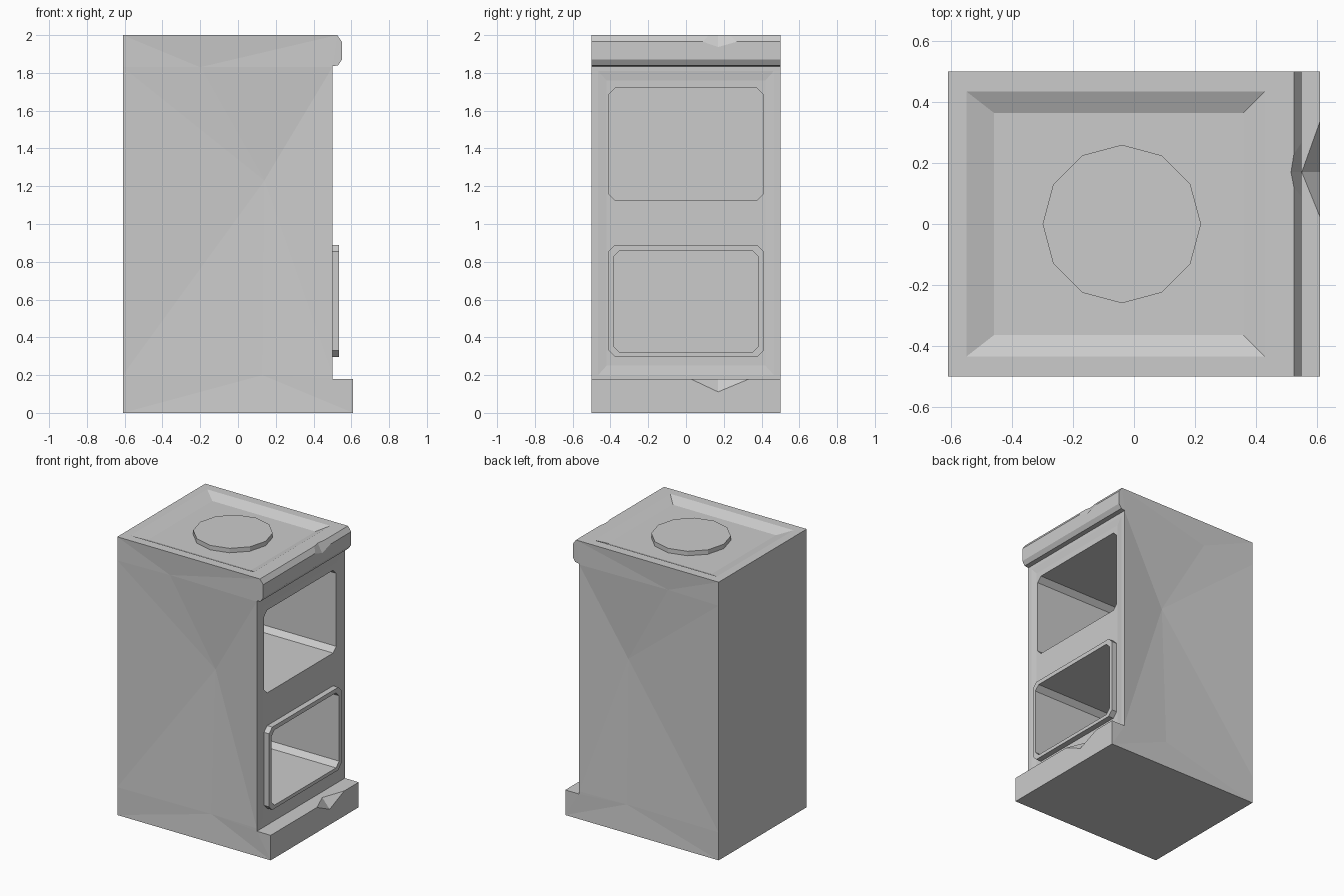
import bpy, bmesh, math

cube = bpy.data.objects.get("Cube")
if cube:
    bpy.data.objects.remove(cube, do_unlink=True)

grey = bpy.data.materials.new("stone grey")
grey.use_nodes = True
grey.diffuse_color = (0.6, 0.6, 0.6, 1)
grey.node_tree.nodes["Principled BSDF"].inputs["Base Color"].default_value = (0.6, 0.6, 0.6, 1)


def finish(name, bm):
    bmesh.ops.recalc_face_normals(bm, faces=bm.faces)
    mesh = bpy.data.meshes.new(name)
    bm.to_mesh(mesh)
    bm.free()
    mesh.materials.append(grey)
    ob = bpy.data.objects.new(name, mesh)
    bpy.context.collection.objects.link(ob)
    return ob


def loft_mesh(rings, closed=False):
    """Skin a row of outlines; cap the ends, or join last to first."""
    bm = bmesh.new()
    loops = [[bm.verts.new(p) for p in ring] for ring in rings]
    pairs = list(zip(loops, loops[1:]))
    if closed:
        pairs.append((loops[-1], loops[0]))
    else:
        bm.faces.new(loops[0])
        bm.faces.new(loops[-1])
    for a, b in pairs:
        for i in range(len(a)):
            j = (i + 1) % len(a)
            bm.faces.new((a[i], a[j], b[j], b[i]))
    return bm


def window(x, half, low, high, c=0.035):
    """Rectangle with clipped corners, facing +x."""
    return [(x, y, z) for y, z in (
        (-half + c, low), (half - c, low), (half, low + c), (half, high - c),
        (half - c, high), (-half + c, high), (-half, high - c), (-half, low + c))]


def rect_x(x, half, low, high):
    return [(x, -half, low), (x, half, low), (x, half, high), (x, -half, high)]


def rect_z(z, x0, x1, half):
    return [(x0, -half, z), (x1, -half, z), (x1, half, z), (x0, half, z)]


def carve(target, bm):
    cutter = finish("cutter", bm)
    cutter.hide_render = True
    mod = target.modifiers.new("carve", "BOOLEAN")
    mod.operation = "DIFFERENCE"
    mod.solver = "EXACT"
    mod.object = cutter
    bpy.context.view_layer.objects.active = target
    bpy.ops.object.modifier_apply(modifier=mod.name)
    bpy.data.objects.remove(cutter, do_unlink=True)


def chip(points):
    bm = bmesh.new()
    for p in points:
        bm.verts.new(p)
    bmesh.ops.convex_hull(bm, input=bm.verts)
    return bm


# Body: side profile with plinth step and rounded top lip
profile = [(-0.61, 0), (0.61, 0), (0.61, 0.18), (0.5, 0.18), (0.5, 1.835), (0.53, 1.84),
           (0.55, 1.87), (0.55, 1.965), (0.525, 2), (-0.61, 2)]
bm = loft_mesh([[(x, y, z) for x, z in profile] for y in (-0.5, 0.5)])

# Dented side walls: large facets fanning out from a sunken hub
for z in (0.2, 1.83):
    bmesh.ops.bisect_plane(bm, geom=bm.verts[:] + bm.edges[:] + bm.faces[:],
                           plane_co=(0, 0, z), plane_no=(0, 0, 1))
walls = [f for f in bm.faces
         if abs(f.normal.y) > 0.5 and 0.5 < f.calc_center_median().z < 1.5]
for hub in bmesh.ops.poke(bm, faces=walls)["verts"]:
    hub.co = (0.14, math.copysign(0.455, hub.co.y), 1.23)

# Slight dents along the upper and lower edges of the fan
rims = [e for e in bm.edges
        if all(abs(abs(v.co.y) - 0.5) < 0.001 for v in e.verts)
        and abs(e.verts[0].co.y - e.verts[1].co.y) < 0.001
        and any(all(abs(v.co.z - z) < 0.001 for v in e.verts) for z in (0.2, 1.83))]
split = bmesh.ops.subdivide_edges(bm, edges=rims, cuts=1)
for v in split["geom_inner"]:
    if isinstance(v, bmesh.types.BMVert):
        v.co.x = 0.13 if v.co.z < 1 else -0.2
        v.co.y *= 0.975
bmesh.ops.triangulate(bm, faces=[f for f in bm.faces if abs(f.normal.y) > 0.5])
body = finish("body", bm)

# Shallow tray in the top and faint panel around the openings
carve(body, loft_mesh([rect_z(1.967, -0.46, 0.36, 0.365), rect_z(2, -0.55, 0.43, 0.435),
                       rect_z(2.1, -0.55, 0.43, 0.435)]))
carve(body, loft_mesh([rect_x(0.494, 0.42, 0.25, 1.76), rect_x(0.5, 0.465, 0.2, 1.81),
                       rect_x(0.52, 0.465, 0.2, 1.81)]))

# Upper and lower chambers
for half, low, high in ((0.41, 1.125, 1.72), (0.385, 0.32, 0.86)):
    carve(body, loft_mesh([window(x, half, low, high) for x in (-0.5, 0.6)]))

# Chipped edges on the plinth and the top lip
carve(body, chip([(0.611, 0.02, 0.181), (0.611, 0.34, 0.181), (0.611, 0.17, 0.11),
                  (0.55, 0.17, 0.181), (0.65, 0.17, 0.22)]))
carve(body, chip([(0.551, -0.02, 2.001), (0.551, 0.4, 2.001), (0.551, 0.17, 1.935),
                  (0.515, 0.17, 2.001), (0.6, 0.17, 2.02)]))

# Raised frame round the lower opening
finish("lower_frame", loft_mesh([window(0.47, 0.41, 0.295, 0.89), window(0.535, 0.41, 0.295, 0.89),
                                 window(0.535, 0.385, 0.32, 0.86), window(0.47, 0.385, 0.32, 0.86)],
                                closed=True))

# Twelve-sided lid on the top
disc = [(0.26 * math.cos(math.tau * i / 12) - 0.04, 0.26 * math.sin(math.tau * i / 12))
        for i in range(12)]
finish("top_lid", loft_mesh([[(x, y, z) for x, y in disc] for z in (1.95, 1.999)]))
